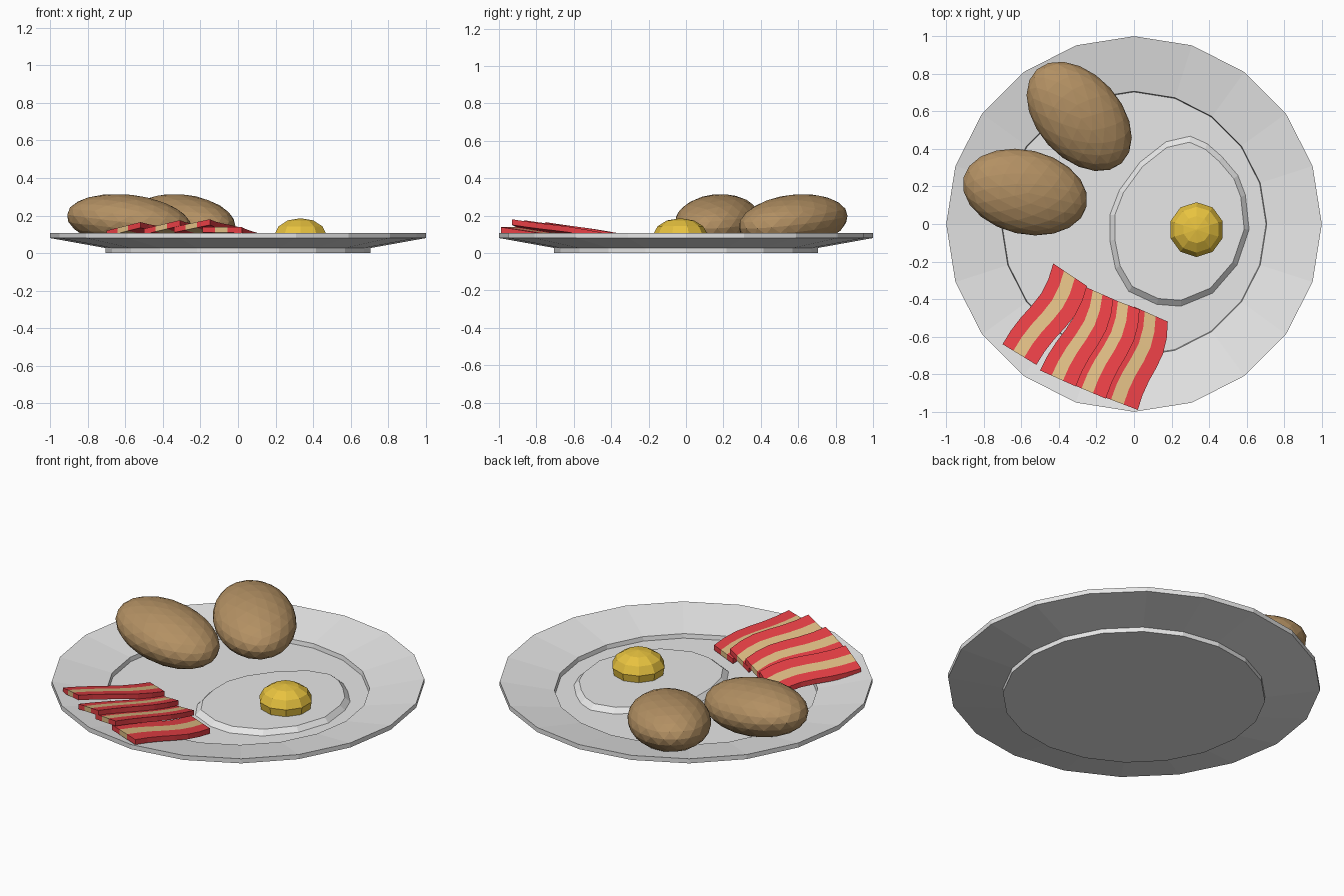
import bpy, bmesh, math
from mathutils import Vector, Matrix

if "Cube" in bpy.data.objects:
    bpy.data.objects.remove(bpy.data.objects["Cube"])


def mat(name, rgb):
    m = bpy.data.materials.new(name)
    m.diffuse_color = (*rgb, 1)
    m.use_nodes = True
    m.node_tree.nodes["Principled BSDF"].inputs["Base Color"].default_value = m.diffuse_color
    return m


WHITE = mat("white", (0.8, 0.8, 0.8))
YELLOW = mat("yolk yellow", (0.8, 0.54, 0.05))
BROWN = mat("potato brown", (0.45, 0.28, 0.125))
RED = mat("bacon red", (0.8, 0.05, 0.06))
CREAM = mat("bacon fat", (0.74, 0.51, 0.23))


def finish(name, bm, *mats):
    bmesh.ops.remove_doubles(bm, verts=bm.verts, dist=1e-5)
    bmesh.ops.recalc_face_normals(bm, faces=bm.faces)
    me = bpy.data.meshes.new(name)
    bm.to_mesh(me)
    bm.free()
    for m in mats:
        me.materials.append(m)
    ob = bpy.data.objects.new(name, me)
    bpy.context.collection.objects.link(ob)
    return ob


def stack(name, rings, material):
    """Skin a list of closed point rings and cap both ends."""
    bm = bmesh.new()
    loops = [[bm.verts.new(p) for p in r] for r in rings]
    n = len(loops[0])
    for a, b in zip(loops, loops[1:]):
        for i in range(n):
            j = (i + 1) % n
            bm.faces.new((a[i], a[j], b[j], b[i]))
    bm.faces.new(loops[0])
    bm.faces.new(loops[-1])
    return finish(name, bm, material)


def circle(r, z, n, cx=0, cy=0):
    return [(cx + r * math.sin(2 * math.pi * i / n),
             cy + r * math.cos(2 * math.pi * i / n), z) for i in range(n)]


# Plate: foot, sloping rim and recessed well
profile = [(0.705, 0), (0.705, 0.027), (1, 0.08), (1, 0.107),
           (0.707, 0.053), (0.703, 0.028)]
stack("plate", [circle(r, z, 20) for r, z in profile], WHITE)

# Egg white: irregular flat blob with a bevelled edge
outline = [(.30, .47), (.17, .44), (.03, .33), (-.08, .18), (-.13, .05),
           (-.13, -.09), (-.10, -.24), (-.03, -.36), (.12, -.43), (.25, -.44),
           (.42, -.37), (.55, -.22), (.615, -.03), (.595, .155), (.555, .26),
           (.47, .36), (.39, .43)]
mid = Vector((0.24, 0.01))


def blob(s, z):
    return [(*(mid + (Vector(p) - mid) * s), z) for p in outline]


stack("egg_white", [blob(1, 0.026), blob(0.925, 0.055)], WHITE)

# Egg yolk: low faceted dome
dome = [(0.138, 0.053), (0.146, 0.098), (0.122, 0.143), (0.072, 0.174), (0.004, 0.185)]
stack("egg_yolk", [circle(r, z, 10, 0.333, -0.03) for r, z in dome], YELLOW)


# Potatoes: faceted ellipsoids leaning on the rim, outer end raised
def potato(name, x, y, turn):
    bm = bmesh.new()
    bmesh.ops.create_icosphere(bm, subdivisions=3, radius=1)
    m = (Matrix.Translation((x, y, 0.168))
         @ Matrix.Rotation(math.radians(turn), 4, 'Z')
         @ Matrix.Rotation(math.radians(6.5), 4, 'Y')
         @ Matrix.Diagonal((0.339, 0.224, 0.143, 1)))
    bmesh.ops.transform(bm, matrix=m, verts=bm.verts)
    finish(name, bm, BROWN)


potato("potato_left", -0.58, 0.17, -13)
potato("potato_back", -0.292, 0.573, -48)


# Bacon: wavy strips with a stripe of fat, overlapping like shingles
def bacon(name, il, ir, ol, o_r, thick=0.03, n=6):
    il, ir, ol, o_r = map(Vector, (il, ir, ol, o_r))
    side = (ir - il).normalized()
    bm = bmesh.new()
    cols = (0, 0.32, 0.64, 1)
    grid = []
    for k in range(n + 1):
        t = k / n
        wave = side * (0.022 * math.sin(math.pi * t) + 0.014 * math.sin(2 * math.pi * t))
        a, b = il.lerp(ol, t) + wave, ir.lerp(o_r, t) + wave
        grid.append([a.lerp(b, c) for c in cols])
    down = Vector((0, 0, -thick))
    top = [[bm.verts.new(p) for p in r] for r in grid]
    low = [[bm.verts.new(p + down) for p in r] for r in grid]

    def face(vs, c):
        bm.faces.new(vs).material_index = 1 if c == 1 else 0

    for c in range(3):
        for k in range(n):
            for g in (top, low):
                face((g[k][c], g[k][c + 1], g[k + 1][c + 1], g[k + 1][c]), c)
        for k in (0, n):
            face((top[k][c], top[k][c + 1], low[k][c + 1], low[k][c]), c)
    for k in range(n):
        for c in (0, 3):
            face((top[k][c], top[k + 1][c], low[k + 1][c], low[k][c]), c)
    finish(name, bm, RED, CREAM)


bacon("bacon_1", (-.43, -.21, .06), (-.25, -.33, .10), (-.70, -.64, .12), (-.52, -.75, .165))
bacon("bacon_2", (-.27, -.33, .07), (-.11, -.40, .11), (-.50, -.78, .13), (-.31, -.865, .175))
bacon("bacon_3", (-.14, -.39, .07), (.03, -.455, .11), (-.34, -.85, .14), (-.15, -.93, .18))
bacon("bacon_4", (.0, -.44, .065), (.18, -.52, .068), (-.19, -.91, .14), (.02, -.99, .138))
